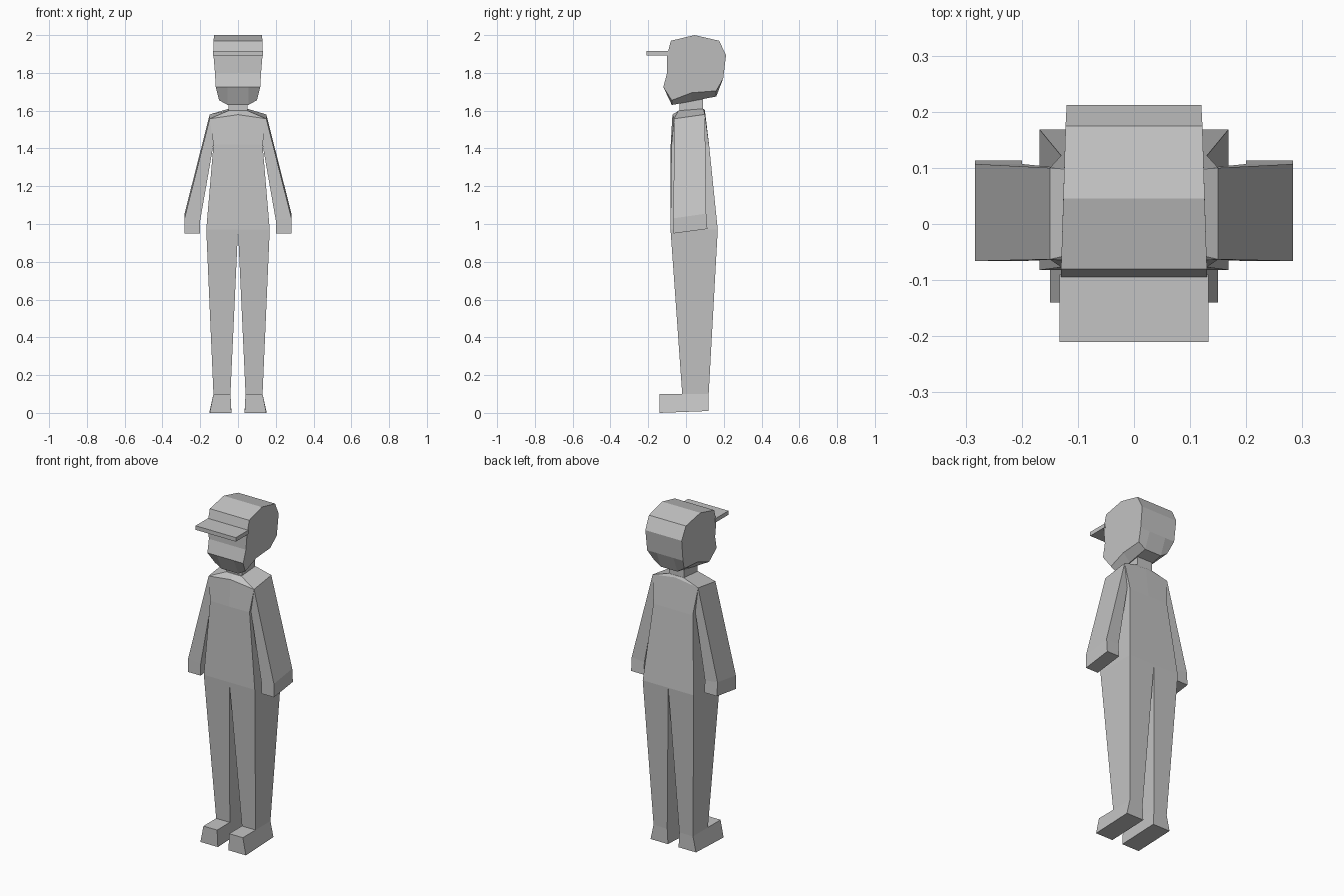
import bpy
import bmesh

if "Cube" in bpy.data.objects:
    bpy.data.objects.remove(bpy.data.objects["Cube"], do_unlink=True)

grey = bpy.data.materials.new("plain grey")
grey.use_nodes = True
grey.diffuse_color = (0.55, 0.55, 0.55, 1)
grey.node_tree.nodes["Principled BSDF"].inputs["Base Color"].default_value = grey.diffuse_color


def loft(name, rings, mirror=False, cap_start=True, cap_end=True):
    """Join rings of points into a flat-shaded shell."""
    bm = bmesh.new()
    loops = [[bm.verts.new(p) for p in ring] for ring in rings]
    n = len(loops[0])
    for a, b in zip(loops, loops[1:]):
        for i in range(n):
            j = (i + 1) % n
            bm.faces.new((a[i], a[j], b[j], b[i]))
    if cap_start:
        bm.faces.new(loops[0][::-1])
    if cap_end:
        bm.faces.new(loops[-1])
    bmesh.ops.recalc_face_normals(bm, faces=bm.faces[:])
    mesh = bpy.data.meshes.new(name)
    bm.to_mesh(mesh)
    bm.free()
    mesh.materials.append(grey)
    obj = bpy.data.objects.new(name, mesh)
    bpy.context.collection.objects.link(obj)
    if mirror:
        obj.modifiers.new("Mirror", 'MIRROR').use_mirror_merge = False
    return obj


def rect(x0, x1, front, back, z_front, z_back=None):
    """Four-sided ring, optionally tilted towards the back."""
    zb = z_front if z_back is None else z_back
    return [(x0, front, z_front), (x1, front, z_front), (x1, back, zb), (x0, back, zb)]


def body_ring(w, front, back, z_front, z_back, rise=0.0, bulge=0.0):
    """Six-sided ring with a centre point front and back."""
    return [(-w, front, z_front), (0, front - bulge, z_front + rise), (w, front, z_front),
            (w, back, z_back), (0, back, z_back + rise), (-w, back, z_back)]


# Feet and legs
loft("feet", [rect(0.035, 0.15, -0.14, 0.12, 0, 0.01),
              rect(0.04, 0.13, -0.14, 0.12, 0.1)], mirror=True)
loft("legs", [rect(0.04, 0.13, -0.02, 0.12, 0.1),
              rect(0, 0.168, -0.082, 0.168, 0.97)], mirror=True,
     cap_start=False, cap_end=False)

# Torso, from the hips to the base of the neck
loft("torso", [body_ring(0.168, -0.082, 0.168, 0.97, 0.97),
               body_ring(0.13, -0.077, 0.122, 1.42, 1.42, bulge=0.004),
               body_ring(0.15, -0.063, 0.1, 1.557, 1.58, rise=0.022, bulge=0.009),
               body_ring(0.05, -0.04, 0.092, 1.6, 1.61)], cap_start=False)


# Arms and hands
def arm_ring(outer, outer_z, inner, inner_z, front, back, tilt):
    return [(outer, front, outer_z), (inner, front, inner_z),
            (inner, back, inner_z + tilt), (outer, back, outer_z + tilt)]


wrist = arm_ring(0.283, 1.03, 0.2, 1.02, -0.066, 0.107, 0.025)
loft("arms", [arm_ring(0.15, 1.557, 0.13, 1.42, -0.063, 0.1, 0.022), wrist],
     mirror=True, cap_start=False, cap_end=False)
loft("hands", [wrist, arm_ring(0.283, 0.95, 0.2, 0.95, -0.066, 0.113, 0.024)],
     mirror=True, cap_start=False)

# Neck
loft("neck", [rect(-0.05, 0.05, -0.035, 0.09, 1.59),
              rect(-0.05, 0.05, -0.035, 0.09, 1.69)])

# Head: side outline (y, z, half width, lift of the outer edge along the jaw)
outline = [(-0.075, 1.63, 0.1, 0.025), (-0.12, 1.725, 0.118, 0), (-0.1, 1.8, 0.122, 0),
           (-0.1, 1.895, 0.13, 0), (-0.08, 1.97, 0.13, 0), (0.045, 2.0, 0.126, 0),
           (0.175, 1.97, 0.122, 0), (0.212, 1.895, 0.12, 0), (0.197, 1.77, 0.118, 0),
           (0.16, 1.675, 0.1, 0.03), (0.03, 1.65, 0.1, 0.045)]


def head_column(side, outer):
    return [(side * (w if outer else 0.055), y, z + (lift if outer else 0))
            for y, z, w, lift in outline]


loft("head", [head_column(-1, True), head_column(-1, False),
              head_column(1, False), head_column(1, True)])

# Cap brim
loft("cap_brim", [rect(-0.133, 0.133, -0.21, -0.09, 1.893),
                  rect(-0.133, 0.133, -0.21, -0.09, 1.917)])
